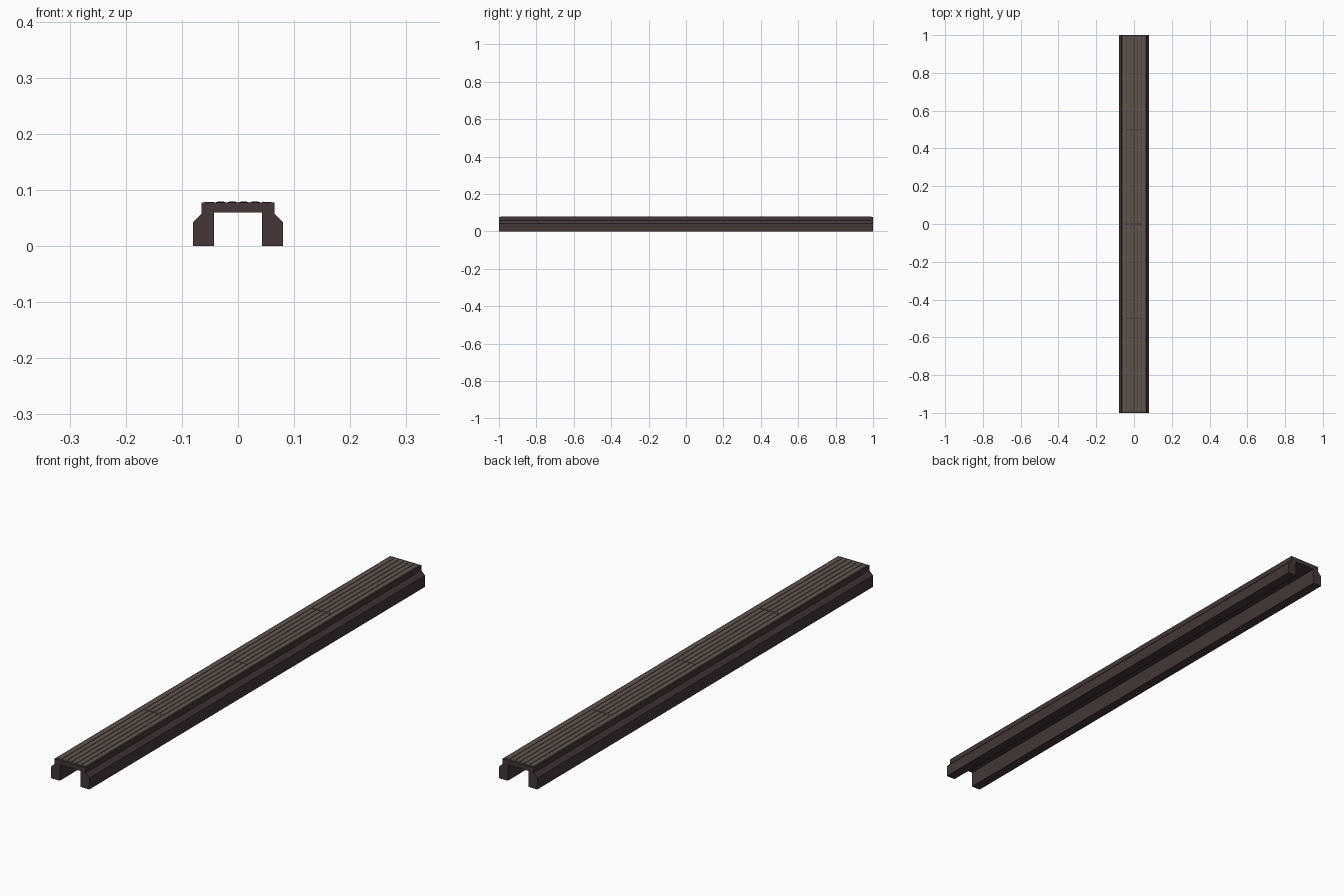
import bpy, bmesh

if "Cube" in bpy.data.objects:
    bpy.data.objects.remove(bpy.data.objects["Cube"])


def material(name, rgb):
    m = bpy.data.materials.new(name)
    m.diffuse_color = (*rgb, 1)
    m.use_nodes = True
    m.node_tree.nodes["Principled BSDF"].inputs["Base Color"].default_value = m.diffuse_color
    return m


DARK = material("dark brown", (0.058, 0.037, 0.038))
WOOD = material("weathered brown", (0.115, 0.09, 0.072))


def finish(bm, name, mat):
    bmesh.ops.recalc_face_normals(bm, faces=bm.faces)
    me = bpy.data.meshes.new(name)
    bm.to_mesh(me)
    bm.free()
    me.materials.append(mat)
    ob = bpy.data.objects.new(name, me)
    bpy.context.collection.objects.link(ob)
    return ob


def box(name, x0, x1, y0, y1, z0, z1, mat):
    bm = bmesh.new()
    bmesh.ops.create_cube(bm, size=1)
    for v in bm.verts:
        v.co = (x1 if v.co.x > 0 else x0,
                y1 if v.co.y > 0 else y0,
                z1 if v.co.z > 0 else z0)
    return finish(bm, name, mat)


# Channel-shaped beam: half profile mirrored, then extruded lengthwise
half = [(0.043, 0.06), (0.043, 0), (0.08, 0), (0.08, 0.043),
        (0.065, 0.058), (0.065, 0.0775)]
profile = half + [(-x, z) for x, z in reversed(half)]
bm = bmesh.new()
face = bm.faces.new([bm.verts.new((x, -1, z)) for x, z in profile])
ext = bmesh.ops.extrude_face_region(bm, geom=[face], use_keep_orig=True)
bmesh.ops.translate(bm, vec=(0, 2, 0),
                    verts=[g for g in ext["geom"] if isinstance(g, bmesh.types.BMVert)])
finish(bm, "channel_beam", DARK)

# Thin deck slats with dark gaps between them
count, pitch, gap = 6, 0.0205, 0.004
for i in range(count):
    cx = (i - (count - 1) / 2) * pitch
    w = (pitch - gap) / 2
    box("deck_slat", cx - w, cx + w, -0.992, 0.992, 0.077, 0.0787, WOOD)

# Dark joint marks across the inner slats
for y in (-0.5, 0, 0.5):
    for i in range(1, count - 1):
        cx = (i - (count - 1) / 2) * pitch
        box("slat_joint", cx - 0.006, cx + 0.006, y - 0.004, y + 0.004,
            0.078, 0.0792, DARK)
